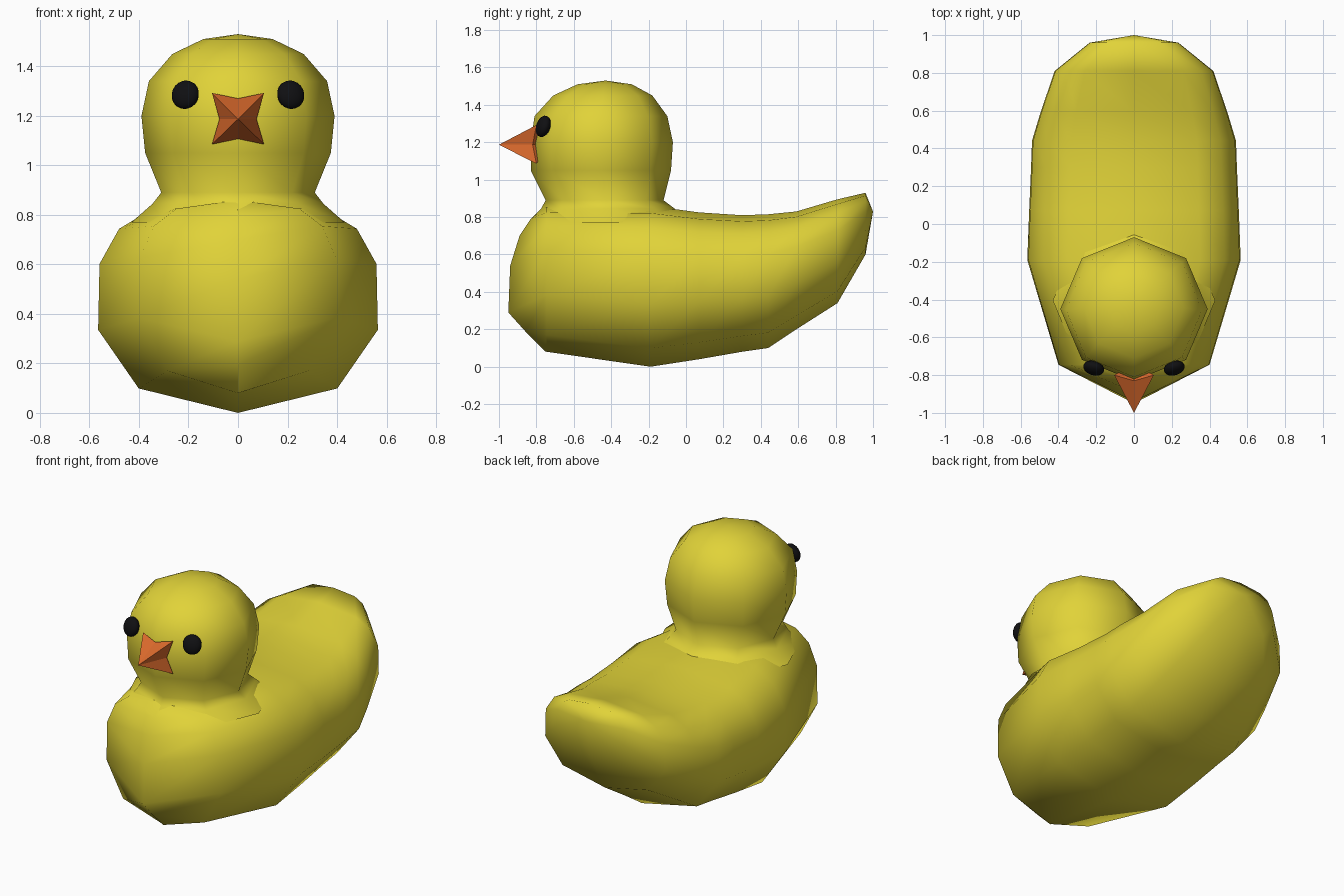
import bpy, bmesh, math
from mathutils import Vector

if "Cube" in bpy.data.objects:
    bpy.data.objects.remove(bpy.data.objects["Cube"])


def material(name, rgb):
    m = bpy.data.materials.new(name)
    m.diffuse_color = (*rgb, 1)
    m.use_nodes = True
    m.node_tree.nodes["Principled BSDF"].inputs["Base Color"].default_value = m.diffuse_color
    return m


YELLOW = material("yellow", (0.75, 0.65, 0.04))
ORANGE = material("orange", (0.69, 0.14, 0.025))
BLACK = material("black", (0.005, 0.005, 0.006))


def finish(bm, name, mat, smooth):
    bmesh.ops.remove_doubles(bm, verts=bm.verts, dist=0.0005)
    bmesh.ops.recalc_face_normals(bm, faces=bm.faces)
    for f in bm.faces:
        f.smooth = smooth
    me = bpy.data.meshes.new(name)
    bm.to_mesh(me)
    bm.free()
    me.materials.append(mat)
    ob = bpy.data.objects.new(name, me)
    bpy.context.collection.objects.link(ob)
    return ob


def loft(rings, name, mat, smooth=True):
    """Skin closed rings; a ring whose points coincide becomes a pole."""
    bm = bmesh.new()
    rows = [[bm.verts.new(p) for p in r] for r in rings]
    n = len(rows[0])
    for a, b in zip(rows, rows[1:]):
        for i in range(n):
            j = (i + 1) % n
            bm.faces.new((a[i], a[j], b[j], b[i]))
    return finish(bm, name, mat, smooth)


def mirrored(half):
    """Close a half section running from the centre line to the centre line."""
    return half + [(-x, y, z) for x, y, z in half[-2:0:-1]]


# Body: one cross-section scaled along the length, closed by a breast keel and tail tip
section = [(0, 0), (.71, .115), (1, .39), (.99, .70), (.85, .865), (.62, .955), (0, 1)]
breast = [(-.75, .08), (-.86, .19), (-.95, .29), (-.94, .54), (-.89, .70), (-.83, .79), (-.77, .85)]
stations = [  # y, half width, bottom z, top z
    (-.745, .40, .08, .86), (-.19, .565, 0, .86), (.07, .555, .04, .825),
    (.30, .545, .08, .81), (.44, .54, .10, .815), (.59, .495, .20, .83),
    (.81, .42, .34, .895), (.96, .235, .60, .93)]
rings = [mirrored([(0, y, z) for y, z in breast])]
for y, w, lo, hi in stations:
    rings.append(mirrored([(w * u, y, lo + (hi - lo) * v) for u, v in section]))
rings.append([(0, 1.0, .83)] * 12)
loft(rings, "body", YELLOW)

# Head and neck: stacked octagons, flaring into the shoulders
levels = [  # z, half width, front y, back y
    (.77, .43, -.83, .02), (.845, .345, -.775, -.06), (.89, .31, -.75, -.12),
    (1.05, .375, -.83, -.08), (1.20, .39, -.83, -.07), (1.34, .36, -.81, -.10),
    (1.45, .265, -.71, -.18), (1.51, .14, -.58, -.29), (1.53, 0, -.43, -.43)]
rings = []
for z, w, yf, yb in levels:
    rings.append([(w * math.sin(k * math.pi / 4),
                   (yf + yb) / 2 + (yb - yf) / 2 * math.cos(k * math.pi / 4), z)
                  for k in range(8)])
loft(rings, "head", YELLOW)

# Beak: four-pointed pyramid with folded sides
c = 1.187
outline = [(.105, -.80, c + .105), (0, -.83, c + .083), (-.105, -.80, c + .105), (-.075, -.82, c),
           (-.105, -.80, c - .102), (0, -.83, c - .08), (.105, -.80, c - .102), (.075, -.82, c)]
loft([[(0, -1.0, c)] * 8, outline, [(0, -.74, c)] * 8], "beak", ORANGE, False)

# Eyes: flattened spheres facing outwards
for side, label in ((-1, "left"), (1, "right")):
    bm = bmesh.new()
    bmesh.ops.create_uvsphere(bm, u_segments=16, v_segments=10, radius=1)
    ob = finish(bm, label + "_eye", BLACK, True)
    ob.scale = (.057, .036, .059)
    ob.location = (side * .213, -.763, 1.285)
    ob.rotation_euler = (-.3, 0, side * .3)
